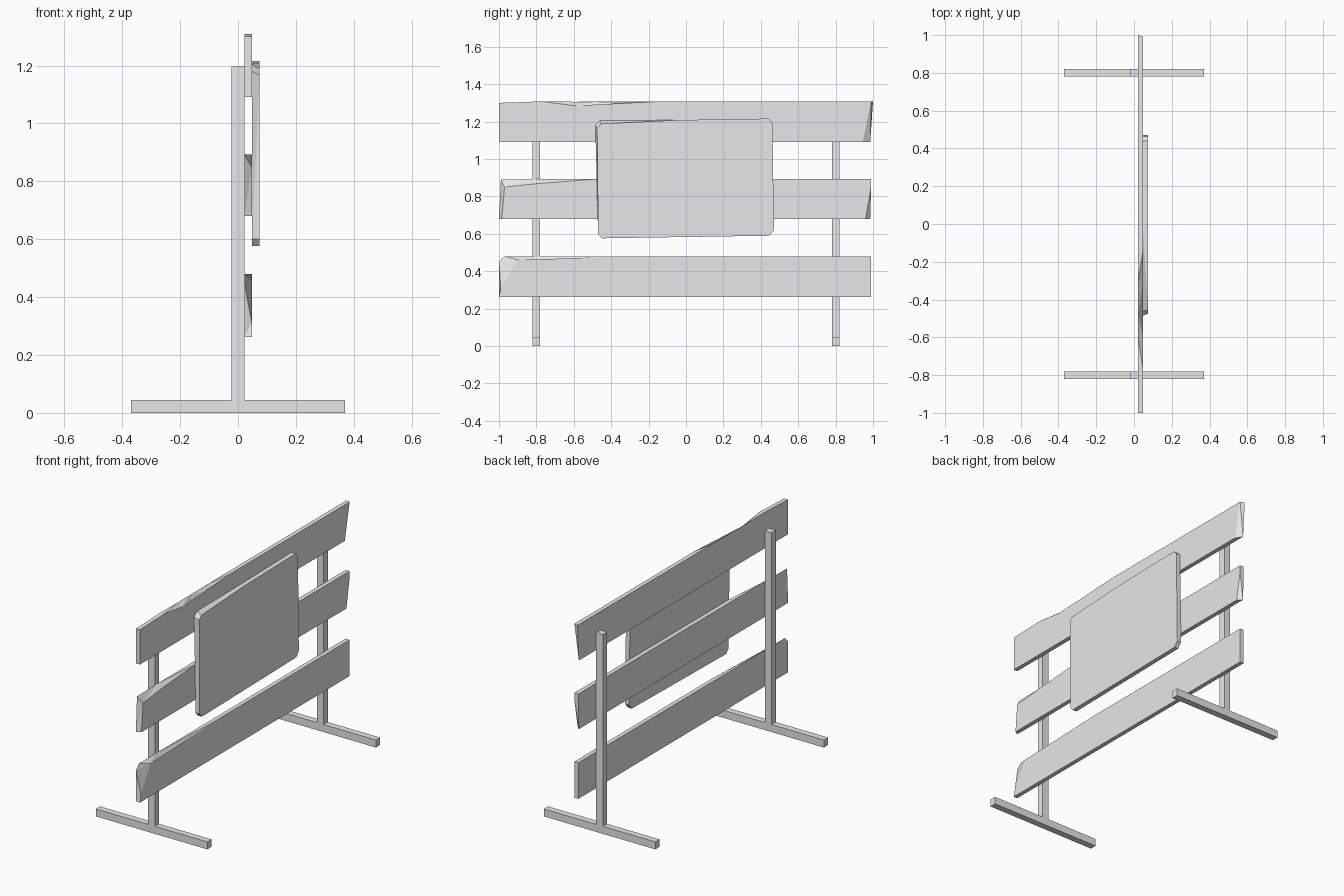
import bpy
import bmesh

cube = bpy.data.objects.get("Cube")
if cube:
    bpy.data.objects.remove(cube, do_unlink=True)

grey = bpy.data.materials.new("light_grey")
grey.use_nodes = True
colour = (0.8, 0.8, 0.8, 1)
grey.diffuse_color = colour
grey.node_tree.nodes["Principled BSDF"].inputs["Base Color"].default_value = colour


def finish(bm, name):
    bmesh.ops.recalc_face_normals(bm, faces=bm.faces)
    mesh = bpy.data.meshes.new(name)
    bm.to_mesh(mesh)
    bm.free()
    mesh.materials.append(grey)
    bpy.context.collection.objects.link(bpy.data.objects.new(name, mesh))


def box(name, low, high):
    bm = bmesh.new()
    bmesh.ops.create_cube(bm, size=1)
    for v in bm.verts:
        v.co = [a + (c + 0.5) * (b - a) for a, b, c in zip(low, high, v.co)]
    finish(bm, name)


def board(name, x_back, x_front, corners):
    """Board lofted from a back outline to a front outline.
    Each corner is (y, z), or (y, z, front y, front z) where the edge is worn."""
    bm = bmesh.new()
    back = [bm.verts.new((x_back, c[0], c[1])) for c in corners]
    front = [bm.verts.new((x_front, c[-2], c[-1])) for c in corners]
    caps = [bm.faces.new(back), bm.faces.new(front)]
    n = len(corners)
    sides = []
    for i in range(n):
        j = (i + 1) % n
        sides.append(bm.faces.new((back[i], back[j], front[j], front[i])))
    bmesh.ops.triangulate(bm, faces=caps + sides)
    finish(bm, name)


# Two T-shaped stands
for side, y in (("front", -0.8), ("back", 0.8)):
    box(side + "_foot", (-0.37, y - 0.02, 0), (0.37, y + 0.02, 0.045))
    box(side + "_post", (-0.022, y - 0.02, 0.045), (0.022, y + 0.02, 1.197))

# Three worn planks, from the bottom up
X0, X1, X2 = 0.022, 0.048, 0.075
board("bottom_plank", X0, X1, [
    (-1, 0.263), (-1, 0.45, -0.99, 0.31), (-0.97, 0.48, -0.9, 0.46),
    (-0.8, 0.48, -0.8, 0.44), (-0.3, 0.48), (0.99, 0.48), (0.99, 0.263)])
board("middle_plank", X0, X1, [
    (-1, 0.68, -0.985, 0.68), (-0.99, 0.89, -0.97, 0.85),
    (-0.8, 0.893, -0.8, 0.868), (-0.48, 0.893), (0.99, 0.893),
    (0.99, 0.85), (0.985, 0.68, 0.96, 0.68)])
board("top_plank", X0, X1, [
    (-1, 1.092), (-1, 1.3), (-0.77, 1.308), (-0.6, 1.306, -0.6, 1.285),
    (-0.49, 1.306, -0.49, 1.26), (-0.3, 1.306, -0.3, 1.282), (-0.14, 1.308),
    (1, 1.308, 0.99, 1.308), (0.985, 1.092, 0.945, 1.092)])

# Sign panel with clipped corners
board("sign_panel", X1, X2, [
    (-0.47, 0.6), (-0.45, 0.576), (0.445, 0.59), (0.47, 0.62),
    (0.462, 1.195), (0.44, 1.216), (-0.05, 1.208),
    (-0.46, 1.205, -0.455, 1.188), (-0.485, 1.18, -0.475, 1.165)])
